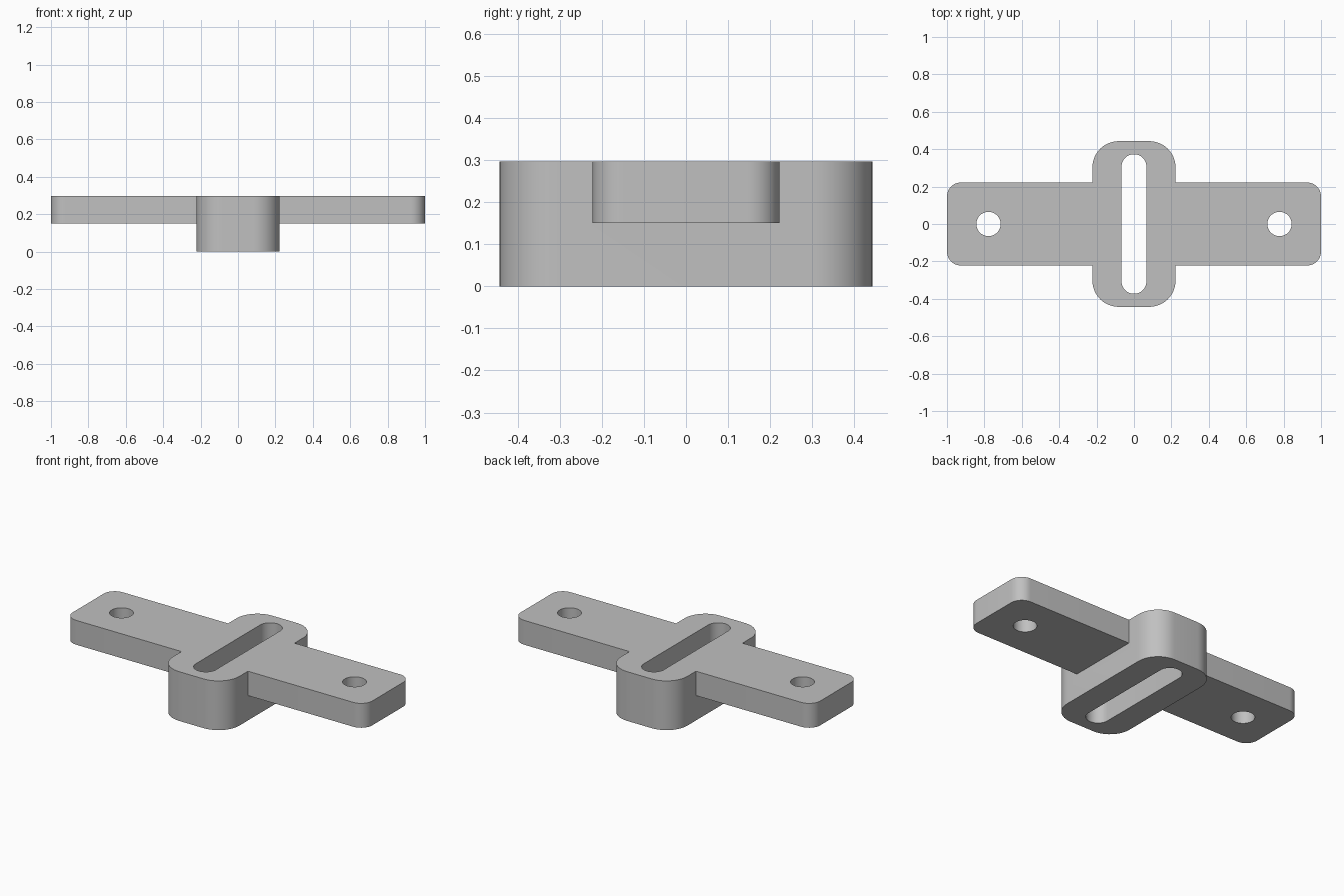
import bpy, bmesh
from math import sin, cos, pi

cube = bpy.data.objects.get("Cube")
if cube:
    bpy.data.objects.remove(cube, do_unlink=True)

TOP = 0.297

grey = bpy.data.materials.new("plain grey")
grey.use_nodes = True
grey.diffuse_color = (0.53, 0.53, 0.53, 1)
grey.node_tree.nodes["Principled BSDF"].inputs["Base Color"].default_value = grey.diffuse_color


def rounded_prism(name, half_x, half_y, radius, z0, z1, cx=0, steps=12):
    """Upright prism with a rounded-rectangle outline."""
    bm = bmesh.new()
    outline = []
    for corner, (sx, sy) in enumerate([(1, 1), (-1, 1), (-1, -1), (1, -1)]):
        for i in range(steps + 1):
            a = (corner + i / steps) * pi / 2
            outline.append(bm.verts.new((cx + sx * (half_x - radius) + radius * cos(a),
                                         sy * (half_y - radius) + radius * sin(a), z0)))
    bmesh.ops.remove_doubles(bm, verts=outline, dist=1e-5)
    base = bm.faces.new(bm.verts)
    top = bmesh.ops.extrude_face_region(bm, geom=[base])["geom"]
    bmesh.ops.translate(bm, verts=[v for v in top if isinstance(v, bmesh.types.BMVert)],
                        vec=(0, 0, z1 - z0))
    bmesh.ops.recalc_face_normals(bm, faces=bm.faces)
    mesh = bpy.data.meshes.new(name)
    bm.to_mesh(mesh)
    bm.free()
    mesh.materials.append(grey)
    obj = bpy.data.objects.new(name, mesh)
    bpy.context.collection.objects.link(obj)
    return obj


def combine(body, other, operation):
    """Apply a boolean and discard the helper."""
    mod = body.modifiers.new(operation.title(), "BOOLEAN")
    mod.operation = operation
    mod.solver = "EXACT"
    mod.object = other
    bpy.context.view_layer.objects.active = body
    bpy.ops.object.modifier_apply(modifier=mod.name)
    bpy.data.objects.remove(other, do_unlink=True)


# Deep central block joined to the thin mounting plate
bracket = rounded_prism("slotted_bracket", 0.222, 0.443, 0.14, 0, TOP)
combine(bracket, rounded_prism("mounting_plate", 1, 0.222, 0.075, 0.15, TOP), "UNION")

# Long slot through the block
combine(bracket, rounded_prism("slot_cutter", 0.067, 0.373, 0.067, -0.1, 0.5), "DIFFERENCE")

# Screw hole at each end of the plate
for side in (-1, 1):
    hole = rounded_prism("hole_cutter", 0.065, 0.065, 0.065, -0.1, 0.5, cx=side * 0.778)
    combine(bracket, hole, "DIFFERENCE")

# Smooth rounded walls, sharp rims
bpy.ops.object.select_all(action="DESELECT")
bracket.select_set(True)
bpy.context.view_layer.objects.active = bracket
bpy.ops.object.shade_smooth_by_angle()
